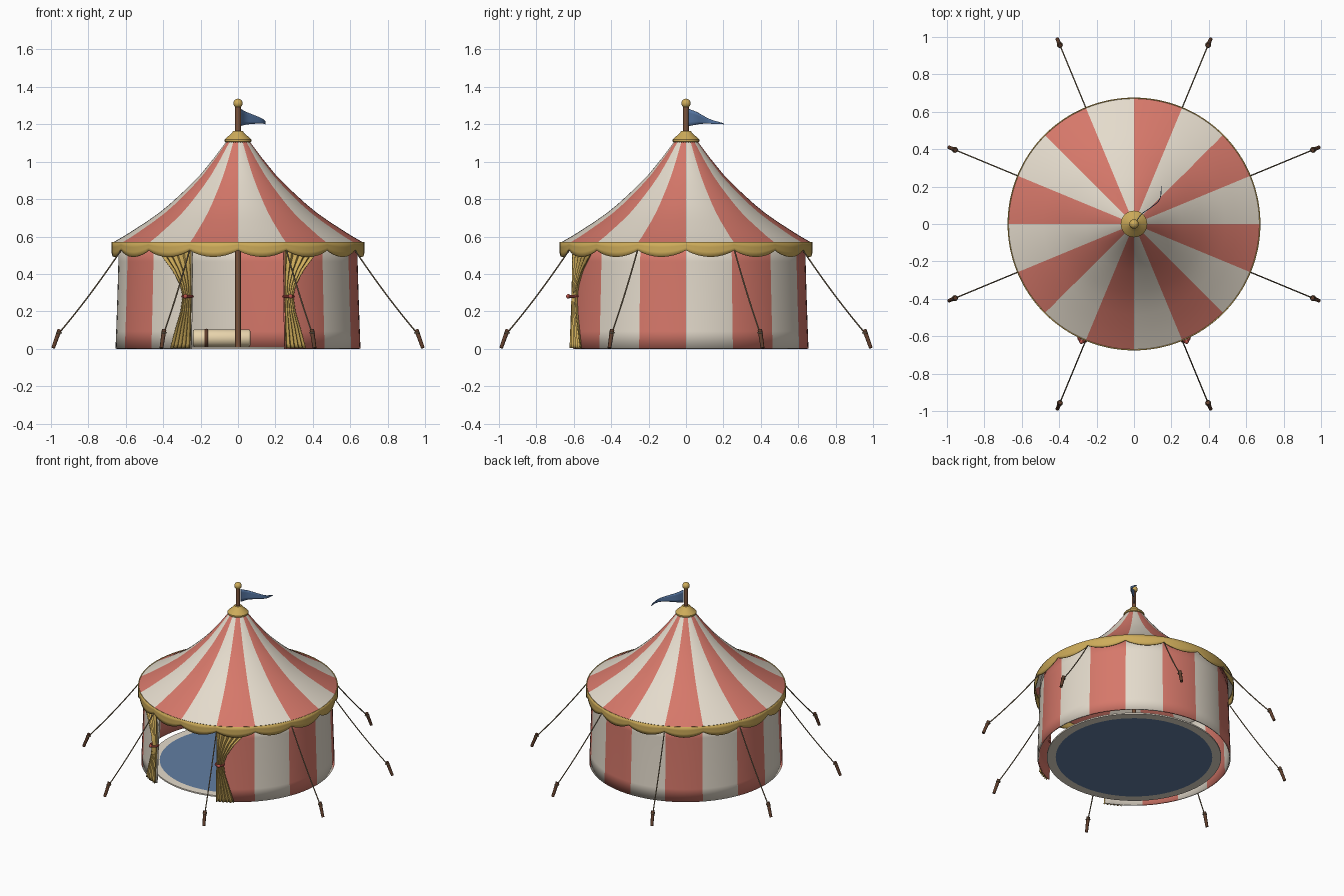
import bpy, bmesh, math
from mathutils import Vector

if "Cube" in bpy.data.objects:
    bpy.data.objects.remove(bpy.data.objects["Cube"])

D = math.radians
STEP = D(22.5)


def mat(name, r, g, b):
    lin = [((c / 255 + 0.055) / 1.055) ** 2.4 for c in (r, g, b)]
    m = bpy.data.materials.new(name)
    m.diffuse_color = (*lin, 1)
    m.use_nodes = True
    m.node_tree.nodes["Principled BSDF"].inputs["Base Color"].default_value = m.diffuse_color
    return m


RED = mat("coral_red", 214, 120, 106)
WHITE = mat("canvas_white", 228, 219, 204)
GOLD = mat("gold_trim", 206, 172, 90)
BLUE = mat("flag_blue", 84, 116, 160)
FLOOR = mat("floor_blue", 98, 126, 162)
WOOD = mat("pole_brown", 122, 82, 58)
STAKE = mat("stake_brown", 96, 62, 44)
ROPE = mat("rope_tan", 135, 118, 92)
ROLL = mat("bedroll_cream", 234, 214, 174)
TIE = mat("tie_red", 186, 84, 74)


def finish(name, bm, mats, thick=0, angle=40):
    bmesh.ops.recalc_face_normals(bm, faces=bm.faces)
    me = bpy.data.meshes.new(name)
    bm.to_mesh(me)
    bm.free()
    ob = bpy.data.objects.new(name, me)
    bpy.context.collection.objects.link(ob)
    for m in mats:
        me.materials.append(m)
    if thick:
        s = ob.modifiers.new("thickness", 'SOLIDIFY')
        s.thickness, s.offset = thick, 0
    bpy.ops.object.select_all(action='DESELECT')
    ob.select_set(True)
    bpy.context.view_layer.objects.active = ob
    bpy.ops.object.shade_smooth_by_angle(angle=D(angle))
    return ob


def sheet(name, fn, nu, nv, mats, closed=False, rule=None, thick=0):
    """Grid surface from fn(u, v) with u, v in 0..1; rule(i, j) picks the material."""
    bm = bmesh.new()
    cols = nu if closed else nu + 1
    vs = [[bm.verts.new(fn(i / nu, j / nv)) for j in range(nv + 1)] for i in range(cols)]
    for i in range(nu):
        a, b = vs[i], vs[(i + 1) % cols]
        for j in range(nv):
            f = bm.faces.new((a[j], b[j], b[j + 1], a[j + 1]))
            f.material_index = rule(i, j) if rule else 0
    bmesh.ops.remove_doubles(bm, verts=bm.verts, dist=1e-5)
    return finish(name, bm, mats, thick)


def polar(r, a, z):
    return Vector((r * math.cos(a), r * math.sin(a), z))


def lathe(name, pts, mats, n=32, rule=None):
    return sheet(name, lambda u, v: polar(pts[round(v * (len(pts) - 1))][0], u * math.tau,
                                          pts[round(v * (len(pts) - 1))][1]),
                 n, len(pts) - 1, mats, True, rule)


def rod(name, a, b, r1, r2, m, n=12, bevel=0):
    a, b = Vector(a), Vector(b)
    bm = bmesh.new()
    bmesh.ops.create_cone(bm, cap_ends=True, segments=n, radius1=r1, radius2=r2, depth=(b - a).length)
    if bevel:
        es = [e for e in bm.edges if abs(e.verts[0].co.z - e.verts[1].co.z) < 1e-5]
        bmesh.ops.bevel(bm, geom=es, offset=bevel, segments=3, affect='EDGES', profile=0.5)
    q = (b - a).to_track_quat('Z', 'Y')
    for v in bm.verts:
        v.co = q @ v.co + (a + b) / 2
    return finish(name, bm, [m])


def ball(name, c, r, m):
    bm = bmesh.new()
    bmesh.ops.create_uvsphere(bm, u_segments=20, v_segments=12, radius=r)
    bmesh.ops.translate(bm, verts=bm.verts, vec=c)
    return finish(name, bm, [m], angle=60)


def ring(name, c, R, r, m, axis='Z', squash=1.0):
    def fn(u, v):
        a, b = u * math.tau, v * math.tau
        p = Vector(((R + r * math.cos(b)) * math.cos(a),
                    (R + r * math.cos(b)) * math.sin(a), r * squash * math.sin(b)))
        return Vector(c) + (p if axis == 'Z' else Vector((p.z, p.x, p.y)))
    return sheet(name, fn, 28, 8, [m], True)


def interp(pts, t):
    for (t0, v0), (t1, v1) in zip(pts, pts[1:]):
        if t <= t1:
            s = (t - t0) / (t1 - t0)
            return v0 + (v1 - v0) * s
    return pts[-1][1]


# striped wall, two of sixteen panels left open at the front
def wall_r(z):
    return 0.633 + 0.017 * (1 - z / 0.56) ** 1.3


sheet("wall", lambda u, v: polar(wall_r(v * 0.56), 13 * STEP + u * 14 * STEP, v * 0.56),
      14 * 6, 6, [WHITE, RED], rule=lambda i, j: (13 + i // 6) % 2, thick=0.01)

# striped concave roof
ROOF = [(0.672, 0.567), (0.61, 0.602), (0.55, 0.64), (0.485, 0.682), (0.42, 0.728),
        (0.365, 0.773), (0.31, 0.823), (0.255, 0.875), (0.2, 0.932), (0.13, 1.018), (0.055, 1.118)]
lathe("roof", ROOF, [WHITE, RED], 96, lambda i, j: (i // 6) % 2)


# scalloped valance: one scallop per panel
def valance(u, v):
    low = 0.527 - 0.036 * abs(math.sin(u * 16 * math.pi)) ** 0.8
    return polar(0.673, u * math.tau, 0.57 + (low - 0.57) * v)


sheet("valance", valance, 16 * 12, 3, [GOLD], True, thick=0.006)

# round floor with a pale border
lathe("floor", [(0, 0), (0.53, 0), (0.59, 0), (0.59, 0.01), (0.53, 0.01), (0, 0.01)],
      [FLOOR, WHITE], 64, lambda i, j: int(0 < j < 4))

# centre pole, cap and finial
rod("centre_pole", (0, 0, 0.005), (0, 0, 1.3), 0.015, 0.015, WOOD, 16)
lathe("roof_cap", [(0, 1.1), (0.06, 1.1), (0.071, 1.108), (0.071, 1.118), (0.06, 1.13),
                   (0.042, 1.145), (0.03, 1.158), (0.024, 1.165), (0, 1.165)], [GOLD])
ball("finial", (0, 0, 1.312), 0.025, GOLD)

# waving pennant
FX = [(0, 0.01), (0.25, 0.04), (0.5, 0.09), (0.72, 0.135), (0.85, 0.146), (1, 0.145)]
FY = [(0, 0.01), (0.25, 0.055), (0.5, 0.088), (0.72, 0.122), (0.85, 0.155), (1, 0.212)]


def smooth(pts, t):
    return sum(interp(pts, min(1, max(0, t + d))) for d in (-0.08, -0.04, 0, 0.04, 0.08)) / 5


def flag(u, v):
    top, bot = 1.283 - 0.079 * u ** 1.15, 1.19 + 0.01 * u + 0.008 * math.sin(u * math.pi)
    return Vector((smooth(FX, u), smooth(FY, u), top + (bot - top) * v))


sheet("flag", flag, 24, 4, [BLUE], thick=0.004)

# guy ropes and stakes
for k in range(8):
    a = D(22.5 + 45 * k)

    def rope(u, v, a=a):
        r, z = 0.678 + 0.352 * u, 0.525 - 0.435 * u - 0.05 * u * (1 - u)
        b = v * math.tau
        return polar(r + 0.004 * math.cos(b) * 0.78, a, z + 0.004 * math.cos(b) * 0.63) \
            + Vector((-math.sin(a), math.cos(a), 0)) * 0.004 * math.sin(b)
    sheet(f"guy_rope_{k}", rope, 12, 6, [ROPE])
    rod(f"stake_{k}", polar(1.07, a, 0.004), polar(1.032, a, 0.102), 0.01, 0.012, STAKE, 10)
    ring(f"stake_loop_{k}", polar(1.036, a, 0.085), 0.012, 0.004, ROPE)

# tied-back door curtains with pleats, mirrored
WIDTH = [(0, 10.5), (0.1, 8), (0.2, 5.2), (0.28, 4.2), (0.34, 5.6), (0.42, 10), (0.5, 16.5), (0.55, 19)]
for side, s in (("left", -1), ("right", 1)):
    def curtain(u, v, s=s):
        z = 0.003 + 0.545 * v
        a = D(22.3 + interp(WIDTH, z) * u)
        r = wall_r(z) + 0.015 + 0.007 * math.cos(u * 5 * math.tau)
        return Vector((s * r * math.sin(a), -r * math.cos(a), z))
    sheet(f"curtain_{side}", curtain, 40, 22, [GOLD], thick=0.004)
    ring(f"curtain_tie_{side}", (s * 0.27, -0.602, 0.28), 0.026, 0.008, TIE)
    ball(f"tie_knot_{side}", (s * 0.281, -0.629, 0.28), 0.012, TIE)

# strapped bedroll inside
rod("bedroll", (-0.24, 0.3, 0.057), (0.066, 0.3, 0.057), 0.047, 0.047, ROLL, 28, 0.01)
for i, x in enumerate((-0.17, -0.005)):
    ring(f"bedroll_strap_{i}", (x, 0.3, 0.057), 0.046, 0.004, STAKE, 'X', 2.5)
